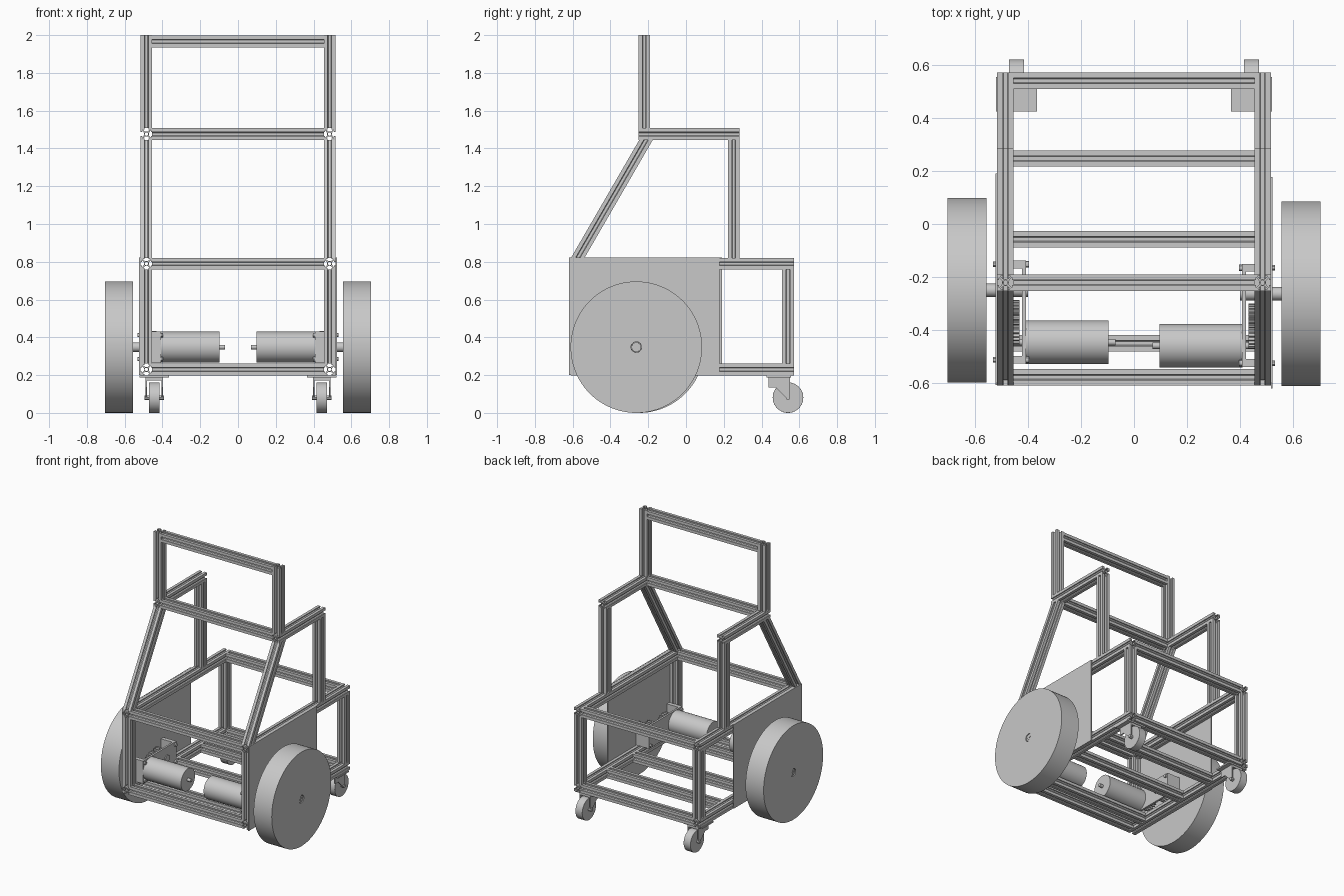
import bpy, bmesh, math

if "Cube" in bpy.data.objects:
    bpy.data.objects.remove(bpy.data.objects["Cube"])

metal = bpy.data.materials.new("plain_grey")
metal.diffuse_color = (0.58, 0.58, 0.58, 1)
metal.use_nodes = True
metal.node_tree.nodes["Principled BSDF"].inputs["Base Color"].default_value = metal.diffuse_color


def circle(r, cu=0.0, cv=0.0, n=32):
    return [(cu + r * math.cos(2 * math.pi * i / n), cv + r * math.sin(2 * math.pi * i / n))
            for i in range(n)]


def rect(u0, u1, v0, v1):
    return [(u0, v0), (u1, v0), (u1, v1), (u0, v1)]


def gear_outline(r, cu, cv, teeth):
    pts = []
    for i in range(teeth * 4):
        rad = r if i % 4 < 2 else r - 0.012
        a = 2 * math.pi * i / (teeth * 4)
        pts.append((cu + rad * math.cos(a), cv + rad * math.sin(a)))
    return pts


def prism(name, loops, axis, a, b, warp=None):
    """Extrude flat outlines (later loops are holes) along an axis from a to b."""
    lo, hi = min(a, b), max(a, b)
    cu = bpy.data.curves.new(name, 'CURVE')
    cu.dimensions = '2D'
    cu.fill_mode = 'BOTH'
    cu.extrude = (hi - lo) / 2
    for loop in loops:
        sp = cu.splines.new('POLY')
        sp.points.add(len(loop) - 1)
        for p, (u, v) in zip(sp.points, loop):
            p.co = (u, v, 0, 1)
        sp.use_cyclic_u = True
    tmp = bpy.data.objects.new("tmp", cu)
    bpy.context.collection.objects.link(tmp)
    dg = bpy.context.evaluated_depsgraph_get()
    me = bpy.data.meshes.new_from_object(tmp.evaluated_get(dg))
    bpy.data.objects.remove(tmp)
    bm = bmesh.new()
    bm.from_mesh(me)
    bmesh.ops.remove_doubles(bm, verts=bm.verts, dist=1e-5)
    mid = (lo + hi) / 2
    for vert in bm.verts:
        u, v, w = vert.co
        w += mid
        vert.co = {'x': (w, u, v), 'y': (u, w, v), 'z': (u, v, w)}[axis]
        if warp:
            vert.co = warp(vert.co)
    bmesh.ops.recalc_face_normals(bm, faces=bm.faces)
    bm.to_mesh(me)
    bm.free()
    me.name = name
    me.materials.clear()
    me.materials.append(metal)
    ob = bpy.data.objects.new(name, me)
    bpy.context.collection.objects.link(ob)
    return ob


# Slotted bar cross-section: one quarter turned four times, with a round bore
H = 0.031
QUARTER = [(.013, .007), (.024, .019), (.024, .010), (H, .010), (H, H),
           (.010, H), (.010, .024), (.019, .024), (.007, .013)]


def bar(name, axis, cu, cv, a, b, warp=None):
    outer = []
    q = QUARTER
    for _ in range(4):
        outer += [(cu + x, cv + y) for x, y in q]
        q = [(-y, x) for x, y in q]
    return prism(name, [outer, circle(.009, cu, cv, 16)], axis, a, b, warp)


X = 0.485                   # centre of the side frames
IN = X - H                  # inner face of the side frames
FRONT, REAR = -0.578, 0.54  # front and rear bar centres
LOW, MID, HIGH = 0.23, 0.79, 1.476

# Cross bars
for name, y, z in [("front_low_bar", FRONT, LOW), ("motor_bar", -0.45, LOW),
                   ("floor_bar_front", -0.058, LOW), ("floor_bar_rear", 0.247, LOW),
                   ("rear_low_bar", REAR, LOW), ("front_mid_bar", FRONT, MID),
                   ("rear_mid_bar", REAR, MID), ("front_high_bar", -0.221, HIGH),
                   ("handle_bar", -0.221, 1.966)]:
    bar(name, 'x', y, z, -IN, IN)


# Leaning strut: a vertical bar sheared back as it rises
def lean(co):
    co.y = co.y * 1.155 - 0.573 + (co.z - (MID + H)) * 0.579
    return co


for s, side in [(-1, "left"), (1, "right")]:
    x = s * X

    # Side frame
    bar(side + "_low_rail", 'y', x, LOW, FRONT - H, REAR + H)
    bar(side + "_mid_rail", 'y', x, MID, FRONT - H, REAR + H)
    bar(side + "_arm_rail", 'y', x, HIGH, -0.252, 0.284)
    bar(side + "_front_post", 'z', x, FRONT, LOW + H, MID - H)
    bar(side + "_rear_post", 'z', x, REAR, LOW + H, MID - H)
    bar(side + "_arm_post", 'z', x, 0.253, MID + H, HIGH - H)
    bar(side + "_handle_post", 'z', x, -0.221, HIGH + H, 2.0)
    bar(side + "_strut", 'z', x, 0, MID + H, HIGH - H, lean)

    # Drive side: panel, wheel and axle
    d = 0.013 if s < 0 else 0.0
    ay, my, z = -0.263 + d, -0.459 + d, 0.348
    prism(side + "_panel", [rect(-0.62 + d, 0.177 + d, 0.2, 0.822), circle(.026, ay, z)],
          'x', s * 0.516, s * 0.523)
    prism(side + "_wheel", [circle(.348, ay, z, 96), circle(.028, ay, z)],
          'x', s * 0.556, s * 0.704)
    prism(side + "_axle", [circle(.025, ay, z)], 'x', s * 0.40, s * 0.700)
    for k, r in enumerate([rect(ay - .018, ay + .018, z - .003, z + .003),
                           rect(ay - .003, ay + .003, z - .018, z + .018)]):
        prism(f"{side}_axle_key_{k}", [r], 'x', s * 0.700, s * 0.703)

    # Motor
    prism(side + "_motor", [circle(.082, my, z, 48)], 'x', s * 0.41, s * 0.097)
    prism(side + "_motor_stub", [circle(.012, my, z, 16)], 'x', s * 0.097, s * 0.07)
    prism(side + "_motor_shaft", [circle(.012, my, z, 16)], 'x', s * 0.41, s * 0.51)

    # Gearbox bracket with end tabs and bolts
    prism(side + "_gear_plate", [rect(-0.54 + d, -0.15 + d, 0.265, 0.432)],
          'x', s * 0.408, s * 0.422)
    for k, y in enumerate([-0.54 + d, -0.18 + d]):
        prism(f"{side}_gear_tab_{k}", [rect(y, y + .03, 0.265, 0.432)],
              'x', s * 0.422, s * 0.514)
        for zz in (0.285, 0.412):
            prism(f"{side}_bolt_{k}", [circle(.012, y + .015, zz, 12)],
                  'x', s * 0.396, s * 0.408)
            prism(f"{side}_bolt_end_{k}", [circle(.010, y + .015, zz, 12)],
                  'x', s * 0.523, s * 0.531)

    # Gear train
    prism(side + "_pinion", [gear_outline(.032, my, z, 10)], 'x', s * 0.47, s * 0.50)
    prism(side + "_large_gear", [gear_outline(.085, -0.385 + d, z, 28)],
          'x', s * 0.432, s * 0.46)
    prism(side + "_axle_gear", [gear_outline(.06, ay, z, 20)], 'x', s * 0.465, s * 0.50)

    # Caster
    cx = s * 0.443
    prism(side + "_caster_plate", [rect(0.425, 0.555, 0.188, 0.199)],
          'x', cx - 0.078, cx + 0.078)
    fork = [(.437, .188), (.55, .188), (.55, .075), (.535, .075), (.475, .135), (.437, .135)]
    for k in (-1, 1):
        prism(f"{side}_caster_fork_{k}", [fork], 'x', cx + k * 0.038, cx + k * 0.046)
    prism(side + "_caster_bridge", [rect(.437, .55, .172, .188)], 'x', cx - .046, cx + .046)
    prism(side + "_caster_axle", [circle(.012, .54, .081, 12)], 'x', cx - .052, cx + .052)
    tyre = prism(side + "_caster_wheel", [circle(.081, .54, .081, 40)],
                 'x', cx - .028, cx + .028)
    bev = tyre.modifiers.new("round_edge", 'BEVEL')
    bev.width, bev.segments, bev.limit_method = 0.012, 3, 'ANGLE'

# Smooth the round parts, keep corners sharp
for ob in bpy.context.scene.objects:
    ob.select_set(True)
    bpy.context.view_layer.objects.active = ob
bpy.ops.object.shade_smooth_by_angle(angle=math.radians(30))
